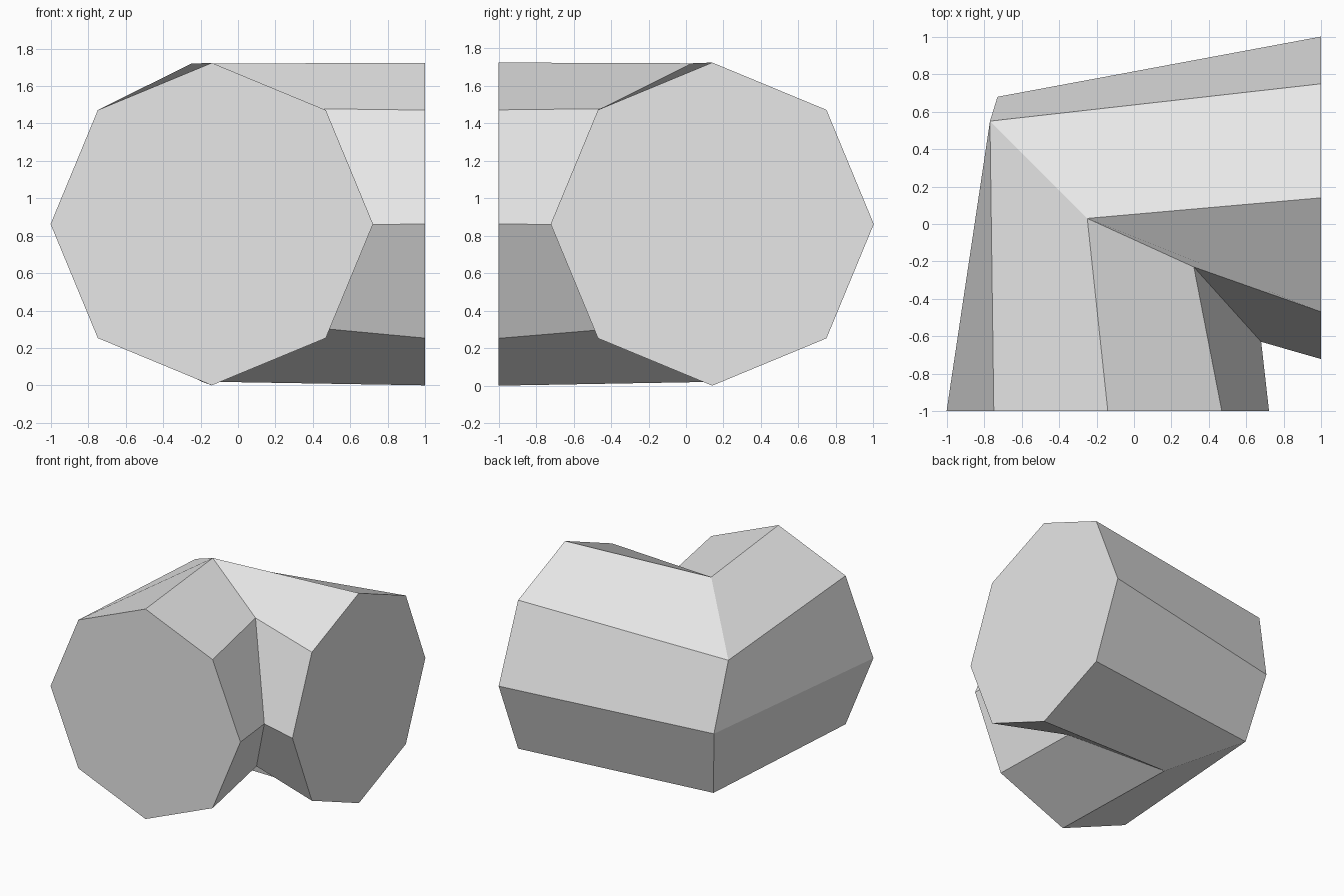
import bpy, bmesh
from math import sin, cos, pi
from mathutils import Vector

cube = bpy.data.objects.get("Cube")
if cube:
    bpy.data.objects.remove(cube, do_unlink=True)

SIDES, RADIUS, MID_Z, OFFSET = 8, 0.862, 0.862, 0.14

# Plain grey material
grey = bpy.data.materials.new("light_grey")
grey.use_nodes = True
grey.diffuse_color = (0.8, 0.8, 0.8, 1)
grey.node_tree.nodes["Principled BSDF"].inputs["Base Color"].default_value = (0.8, 0.8, 0.8, 1)


def octagon(place):
    """Ring from the top vertex, going round by the inside of the bend."""
    angles = [2 * pi * k / SIDES for k in range(SIDES)]
    return [place(RADIUS * sin(a), MID_Z + RADIUS * cos(a)) for a in angles]


# Open ends of the bend: one faces the front, one faces the left side
front_ring = octagon(lambda inward, z: Vector((inward - OFFSET, -1, z)))
side_ring = octagon(lambda inward, z: Vector((1, OFFSET - inward, z)))

# Slightly uneven mitre ring, in the same order
mitre_ring = [Vector(p) for p in (
    (-0.25, 0.03, 1.72), (0.32, -0.23, 1.48), (0.68, -0.63, 0.86), (0.385, -0.31, 0.31),
    (-0.195, 0.125, 0.02), (-0.635, 0.55, 0.25), (-0.73, 0.68, 0.81), (-0.77, 0.55, 1.375))]

# Skin the rings and cap both ends
bm = bmesh.new()
rings = [[bm.verts.new(p) for p in ring] for ring in (front_ring, mitre_ring, side_ring)]
for a, b in zip(rings, rings[1:]):
    for k in range(SIDES):
        n = (k + 1) % SIDES
        bm.faces.new((a[k], a[n], b[n], b[k]))
bm.faces.new(rings[0])
bm.faces.new(rings[-1])
bmesh.ops.recalc_face_normals(bm, faces=bm.faces)

mesh = bpy.data.meshes.new("elbow_block")
bm.to_mesh(mesh)
bm.free()
mesh.materials.append(grey)
elbow = bpy.data.objects.new("elbow_block", mesh)
bpy.context.collection.objects.link(elbow)
